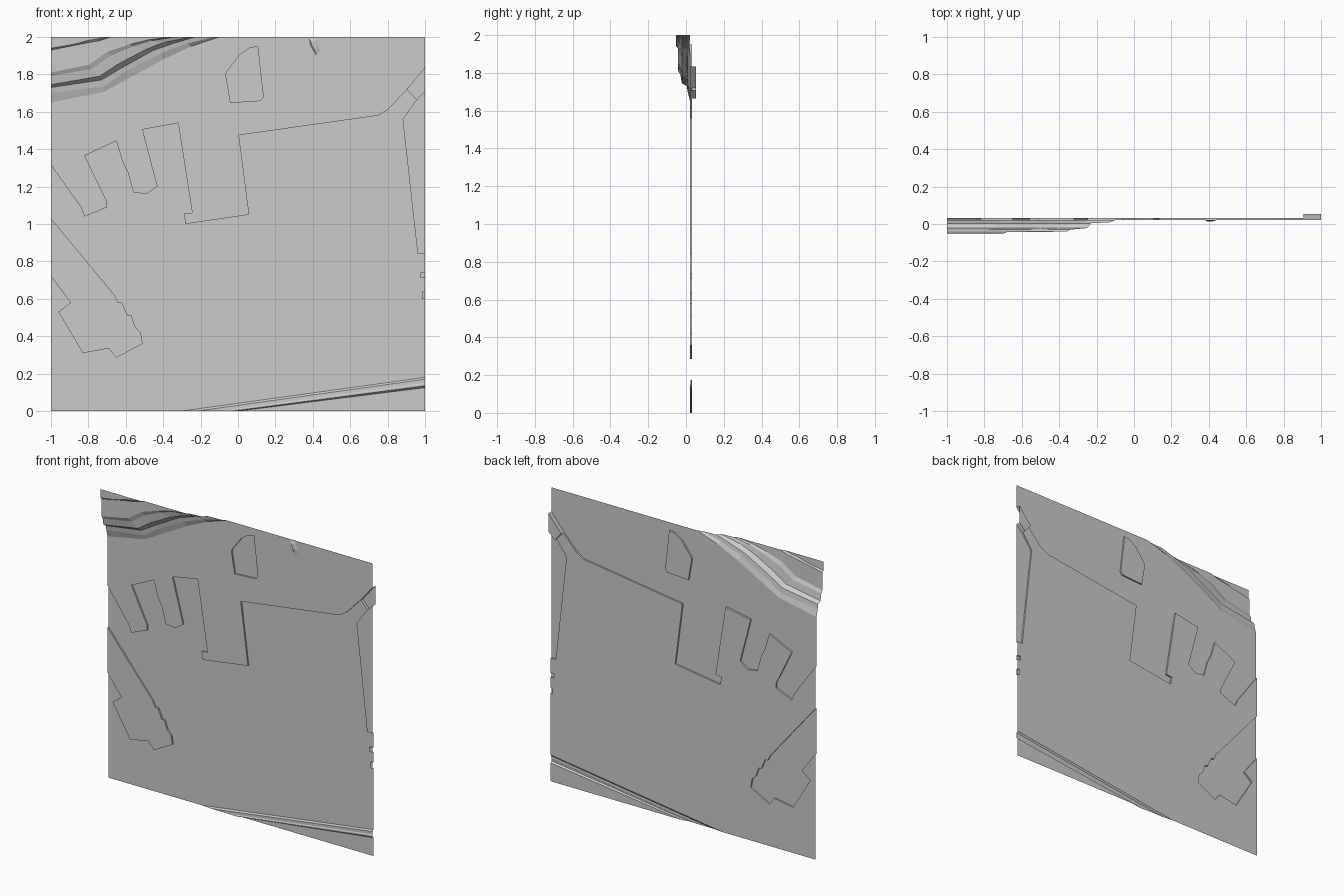
import bpy, bmesh
from mathutils import Vector
from mathutils.geometry import tessellate_polygon

cube = bpy.data.objects.get("Cube")
if cube:
    bpy.data.objects.remove(cube)

stone = bpy.data.materials.new("plain_grey")
stone.use_nodes = True
GREY = (0.6, 0.6, 0.6, 1)
stone.diffuse_color = GREY
stone.node_tree.nodes["Principled BSDF"].inputs["Base Color"].default_value = GREY

WATER, LAND, LOCK = 0.032, 0.021, 0.053   # depth levels along y


def finish(name, bm):
    bmesh.ops.remove_doubles(bm, verts=bm.verts, dist=0.0001)
    bm.normal_update()
    for f in bm.faces:
        if f.normal.y > 0.001:
            f.normal_flip()
    mesh = bpy.data.meshes.new(name)
    bm.to_mesh(mesh)
    bm.free()
    mesh.materials.append(stone)
    bpy.context.collection.objects.link(bpy.data.objects.new(name, mesh))


def fill(bm, y, outline, *holes):
    loops = [[Vector((x, z, 0)) for x, z in loop] for loop in (outline, *holes)]
    verts = [bm.verts.new((p.x, y, p.y)) for loop in loops for p in loop]
    for tri in tessellate_polygon(loops):
        bm.faces.new([verts[i] for i in tri])


def strip(bm, line_a, y_a, line_b, y_b):
    a = [bm.verts.new((x, y_a, z)) for x, z in line_a]
    b = [bm.verts.new((x, y_b, z)) for x, z in line_b]
    for i in range(len(a) - 1):
        bm.faces.new((a[i], a[i + 1], b[i + 1], b[i]))


def raised(name, outline, shore, holes=()):
    """Flat ground with quay walls dropping to the water along the shore."""
    bm = bmesh.new()
    fill(bm, LAND, outline, *holes)
    for line in (shore, *[h + h[:1] for h in holes]):
        strip(bm, line, LAND, line, WATER)
    finish(name, bm)


# Shorelines
north_shore = [(-1, 1.315), (-.84, 1.09), (-.82, 1.04), (-.7, 1.09), (-.7, 1.12),
               (-.82, 1.365), (-.65, 1.445), (-.62, 1.34), (-.59, 1.28), (-.56, 1.17),
               (-.49, 1.16), (-.43, 1.2), (-.51, 1.505), (-.32, 1.54), (-.245, 1.06),
               (-.29, 1.055), (-.28, 1.0), (.06, 1.05), (.005, 1.475), (.75, 1.58),
               (.8, 1.61), (.905, 1.72)]
east_shore = [(.955, 1.665), (.88, 1.56), (.96, .84), (1, .84)]
west_shore = [(-1, 1.03), (-.66, .62), (-.64, .58), (-.62, .58), (-.59, .51), (-.57, .51),
              (-.55, .45), (-.52, .42), (-.51, .36), (-.65, .285), (-.69, .335),
              (-.83, .31), (-.96, .53), (-.895, .58), (-1, .72)]
jetties = [[(1, .74), (.975, .74), (.975, .71), (1, .71)],
           [(1, .64), (.985, .64), (.985, .6), (1, .6)]]
lock = [(.905, 1.72), (1, 1.835), (1, 1.71), (.955, 1.665)]
basin = [(-.065, 1.8), (-.04, 1.65), (.12, 1.66), (.135, 1.68), (.105, 1.95),
         (.06, 1.94), (.01, 1.905), (-.055, 1.82)]

# Hillside contours, each running from the left edge to the top edge
hill = [
    (LAND, [(-1, 1.65), (-.72, 1.705), (-.6, 1.77), (-.4, 1.88), (-.25, 1.95), (-.1, 2)]),
    (.009, [(-1, 1.7), (-.72, 1.735), (-.61, 1.81), (-.42, 1.91), (-.27, 1.965), (-.13, 2)]),
    (.004, [(-1, 1.73), (-.73, 1.77), (-.63, 1.83), (-.45, 1.93), (-.33, 1.97), (-.23, 2)]),
    (-.022, [(-1, 1.745), (-.74, 1.79), (-.65, 1.85), (-.5, 1.93), (-.4, 1.97), (-.25, 2)]),
    (-.03, [(-1, 1.79), (-.78, 1.83), (-.68, 1.9), (-.56, 1.95), (-.46, 1.98), (-.34, 2)]),
    (-.041, [(-1, 1.81), (-.8, 1.85), (-.7, 1.92), (-.58, 1.96), (-.48, 1.985), (-.36, 2)]),
    (-.043, [(-1, 1.93), (-.9, 1.95), (-.85, 1.96), (-.8, 1.97), (-.74, 1.98), (-.68, 2)]),
    (-.053, [(-1, 1.94), (-.91, 1.955), (-.86, 1.965), (-.81, 1.98), (-.75, 1.99), (-.7, 2)]),
]
bm = bmesh.new()
for (ya, a), (yb, b) in zip(hill, hill[1:]):
    strip(bm, a, ya, b, yb)
fill(bm, hill[-1][0], hill[-1][1] + [(-1, 2)])
finish("terraced_hill", bm)

# Ground, quays and piers
raised("north_quay", north_shore + [(1, 1.835), (1, 2)] + hill[0][1][::-1],
       north_shore, [basin])
raised("east_quay", east_shore + [(1, 1.71)], east_shore)
raised("west_pier", west_shore, west_shore)
for i, jetty in enumerate(jetties):
    raised(f"jetty_{i + 1}", jetty, jetty)

# Breakwater: bands rising out of the water and falling again
bands = [(WATER, [(-.3, 0), (1, .18)]), (.024, [(-.22, 0), (1, .17)]),
         (.024, [(-.1, 0), (1, .15)]), (.021, [(-.07, 0), (1, .145)]),
         (.021, [(-.03, 0), (1, .135)]), (WATER, [(0, 0), (1, .125)])]
bm = bmesh.new()
for (ya, a), (yb, b) in zip(bands, bands[1:]):
    strip(bm, a, ya, b, yb)
fill(bm, WATER, bands[-1][1] + [(1, 0)])
finish("breakwater", bm)

# Water surfaces
bm = bmesh.new()
east_edge = [p for j in jetties[::-1] for p in j[::-1]]
fill(bm, WATER, bands[0][1] + east_edge + east_shore[::-1] + north_shore[::-1]
     + west_shore + [(-1, 0)])
fill(bm, WATER, basin)
finish("harbour_water", bm)

# Sunken lock at the end of the channel
bm = bmesh.new()
fill(bm, LOCK, lock)
for i, top in ((0, LAND), (2, LAND), (3, WATER)):
    side = [lock[i], lock[(i + 1) % 4]]
    strip(bm, side, top, side, LOCK)
finish("lock_chamber", bm)

# Small rocky outcrop near the top edge
bm = bmesh.new()
foot = [(.38, 1.99), (.39, 1.95), (.42, 1.9), (.44, 1.93), (.42, 1.99), (.38, 1.99)]
crest = [(.4 + (x - .4) * .5, 1.96 + (z - 1.96) * .5) for x, z in foot]
strip(bm, foot, LAND, crest, LAND - .007)
fill(bm, LAND - .007, crest[:-1])
finish("rock_outcrop", bm)
